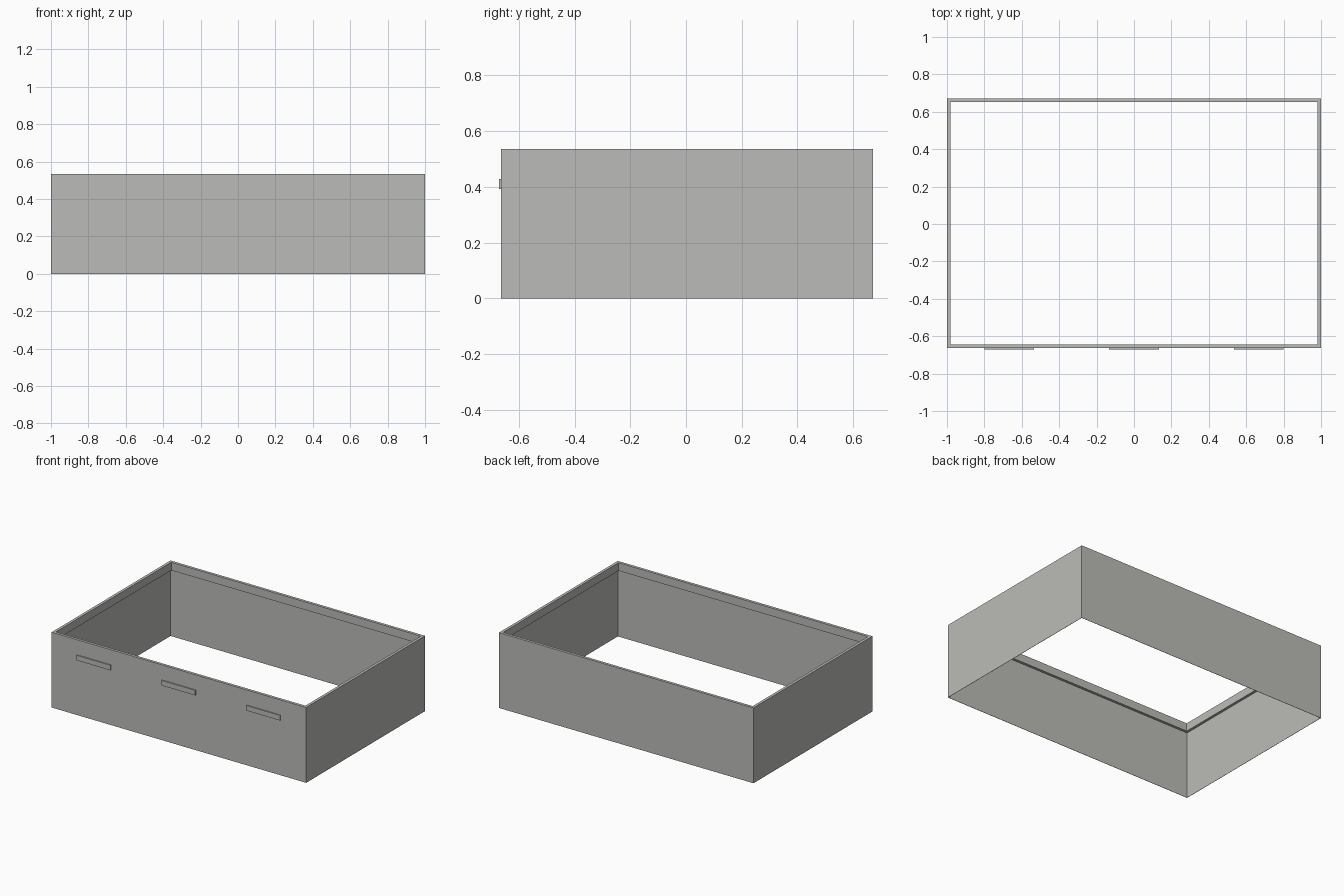
import bpy
import bmesh

cube = bpy.data.objects.get("Cube")
if cube:
    bpy.data.objects.remove(cube, do_unlink=True)

# Overall sizes
HALF_X, HALF_Y, Y_MID, HEIGHT = 1.0, 0.667, 0.004, 0.535
RIM_WIDTH, RIM_DROP, SHEET = 0.02, 0.057, 0.002

grey = bpy.data.materials.new("warm_grey")
grey.use_nodes = True
colour = (0.5, 0.5, 0.48, 1.0)
grey.diffuse_color = colour
grey.node_tree.nodes["Principled BSDF"].inputs["Base Color"].default_value = colour


def add_object(name, bm):
    bmesh.ops.recalc_face_normals(bm, faces=bm.faces)
    mesh = bpy.data.meshes.new(name)
    bm.to_mesh(mesh)
    bm.free()
    mesh.materials.append(grey)
    obj = bpy.data.objects.new(name, mesh)
    bpy.context.scene.collection.objects.link(obj)
    return obj


# Thin-walled frame with a thicker lip: a wall section carried around a rectangle
section = [(0, 0), (0, HEIGHT), (RIM_WIDTH, HEIGHT),
           (RIM_WIDTH, HEIGHT - RIM_DROP), (SHEET, HEIGHT - RIM_DROP), (SHEET, 0)]
corners = [(-1, -1), (1, -1), (1, 1), (-1, 1)]
bm = bmesh.new()
loops = [[bm.verts.new((sx * (HALF_X - inset), Y_MID + sy * (HALF_Y - inset), z))
          for sx, sy in corners] for inset, z in section]
for i, loop in enumerate(loops):
    after = loops[(i + 1) % len(loops)]
    for j in range(4):
        k = (j + 1) % 4
        bm.faces.new((loop[j], loop[k], after[k], after[j]))
add_object("box_frame", bm)

# Three slim grips along the front
for label, x in (("right", -0.667), ("middle", 0), ("left", 0.667)):
    bm = bmesh.new()
    bmesh.ops.create_cube(bm, size=1)
    bmesh.ops.scale(bm, vec=(0.266, 0.008, 0.036), verts=bm.verts)
    grip = add_object("front_grip_" + label, bm)
    grip.location = (x, Y_MID - HALF_Y - 0.004, 0.41)
